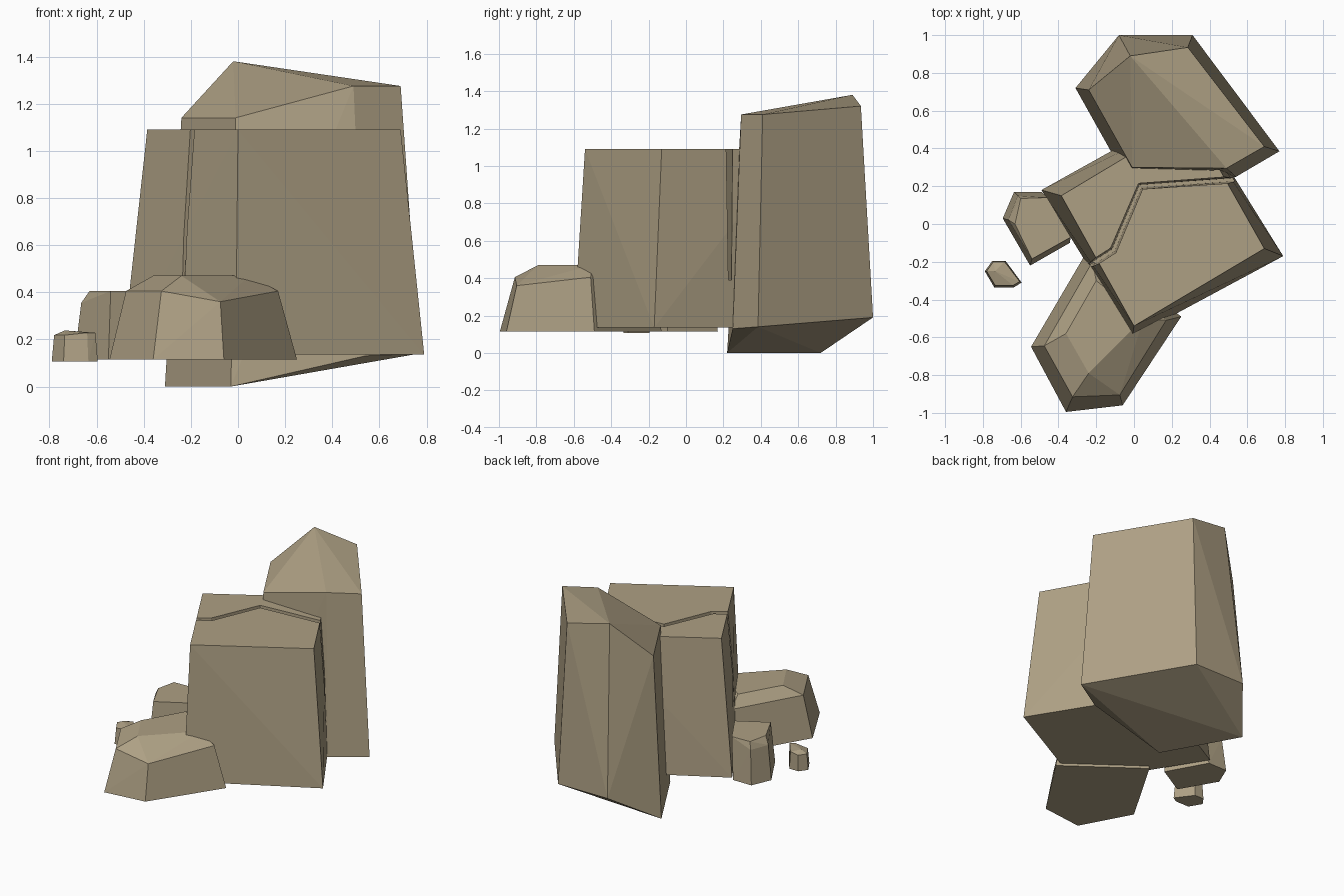
import bpy, bmesh
from mathutils import Vector

if "Cube" in bpy.data.objects:
    bpy.data.objects.remove(bpy.data.objects["Cube"])

stone = bpy.data.materials.new("sandy stone")
stone.diffuse_color = (0.42, 0.35, 0.23, 1)
stone.use_nodes = True
stone.node_tree.nodes["Principled BSDF"].inputs["Base Color"].default_value = stone.diffuse_color


def finish(name, bm):
    bmesh.ops.recalc_face_normals(bm, faces=bm.faces)
    mesh = bpy.data.meshes.new(name)
    bm.to_mesh(mesh)
    bm.free()
    mesh.materials.append(stone)
    ob = bpy.data.objects.new(name, mesh)
    bpy.context.collection.objects.link(ob)
    return ob


def rock(name, *points):
    """Faceted rock: convex hull of its corner points."""
    bm = bmesh.new()
    for p in points:
        bm.verts.new(p)
    bmesh.ops.convex_hull(bm, input=bm.verts)
    bmesh.ops.delete(bm, geom=[v for v in bm.verts if not v.link_faces], context='VERTS')
    bmesh.ops.dissolve_limit(bm, angle_limit=0.03, verts=bm.verts, edges=bm.edges)
    return finish(name, bm)


def ring(z, *xy):
    return [(x, y, z) for x, y in xy]


# Main block, tapering upwards
main = rock("main_block",
            *ring(0.135, (0.79, -0.17), (-0.01, -0.60), (-0.49, 0.18), (0.30, 0.62)),
            *ring(1.09, (0.69, -0.13), (0.0, -0.54), (-0.385, 0.15), (0.30, 0.56)))

# Crack: wedge-shaped cutter following a bent path across the top
path = [Vector(p) for p in ((-0.40, -0.325), (-0.11, -0.14), (0.035, 0.20), (0.80, 0.254))]
bm = bmesh.new()
rows = []
for i, p in enumerate(path):
    d0 = (p - path[max(i - 1, 0)]).normalized() if i else Vector((0, 0))
    d1 = (path[i + 1] - p).normalized() if i < 3 else Vector((0, 0))
    d = (d0 + d1).normalized()
    n = Vector((-d.y, d.x))
    row = []
    for side, half, z in ((1, 0.019, 1.12), (1, 0.009, 0.39), (-1, 0.009, 0.39), (-1, 0.019, 1.12)):
        q = p + n * side * half
        row.append(bm.verts.new((q.x, q.y, z)))
    rows.append(row)
for a, b in zip(rows, rows[1:]):
    for k in range(4):
        j = (k + 1) % 4
        bm.faces.new((a[k], a[j], b[j], b[k]))
bm.faces.new(rows[0])
bm.faces.new(rows[-1])
cutter = finish("crack_cutter", bm)
cutter.hide_render = True
cutter.hide_viewport = True
cut = main.modifiers.new("crack", 'BOOLEAN')
cut.operation = 'DIFFERENCE'
cut.solver = 'EXACT'
cut.object = cutter

# Tall block at the back with a slanted top and underside
rock("tall_block",
     (-0.31, 0.72, 0), (-0.03, 0.22, 0), (0.54, 0.25, 0.13),
     (0.77, 0.385, 0.14), (0.31, 1.0, 0.19), (-0.08, 1.0, 0.19),
     (-0.24, 0.71, 1.14), (-0.01, 0.30, 1.14), (0.49, 0.295, 1.275),
     (0.69, 0.41, 1.275), (0.285, 0.935, 1.32), (-0.02, 0.89, 1.38))

# Low boulder in front
rock("front_boulder",
     *ring(0.115, (-0.545, -0.65), (-0.36, -0.995), (-0.06, -0.96), (0.25, -0.49), (-0.24, -0.13)),
     *ring(0.405, (-0.475, -0.645), (-0.325, -0.915), (0.17, -0.51), (-0.22, -0.20)),
     (-0.075, -0.905, 0.36),
     *ring(0.47, (-0.36, -0.58), (-0.24, -0.79), (0.05, -0.50), (-0.2, -0.3)))

# Boulder on the left
rock("left_boulder",
     *ring(0.115, (-0.695, 0.03), (-0.635, 0.17), (-0.49, 0.17), (-0.34, -0.10), (-0.55, -0.22)),
     *ring(0.355, (-0.665, 0.022), (-0.615, 0.15)),
     *ring(0.405, (-0.63, 0.0), (-0.60, 0.135), (-0.46, 0.14), (-0.335, -0.07), (-0.54, -0.185)))

# Small pebble
rock("pebble",
     *ring(0.107, (-0.79, -0.25), (-0.75, -0.195), (-0.68, -0.195),
           (-0.595, -0.31), (-0.635, -0.335), (-0.74, -0.335)),
     *ring(0.218, (-0.78, -0.25), (-0.745, -0.20), (-0.735, -0.325)),
     *ring(0.228, (-0.685, -0.20), (-0.605, -0.305), (-0.64, -0.325)),
     (-0.735, -0.25, 0.238))
